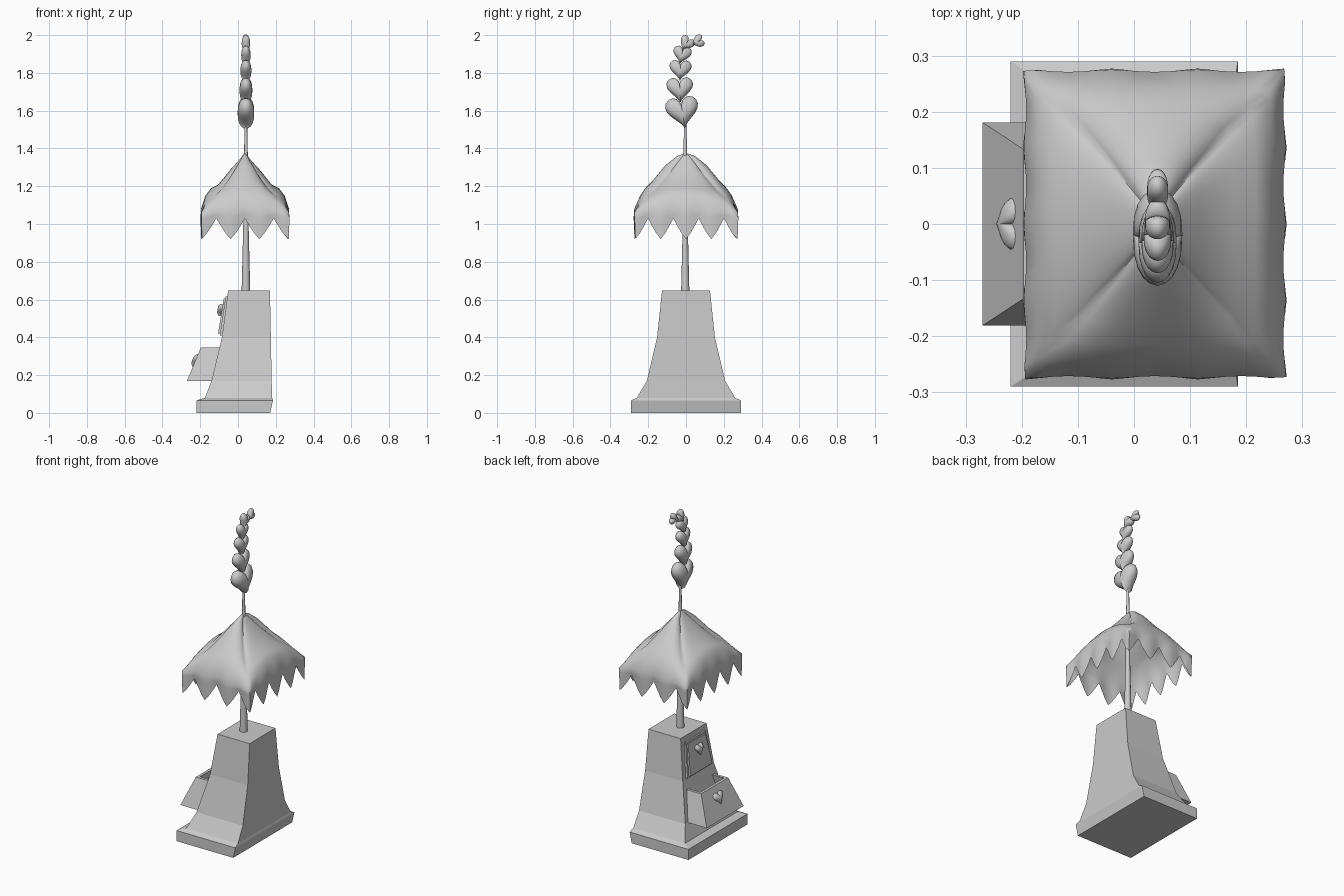
import bpy, math
from mathutils import Matrix, Vector

if "Cube" in bpy.data.objects:
    bpy.data.objects.remove(bpy.data.objects["Cube"])


def make(name, verts, faces, smooth=None):
    me = bpy.data.meshes.new(name)
    me.from_pydata(verts, [], faces)
    me.update()
    ob = bpy.data.objects.new(name, me)
    bpy.context.collection.objects.link(ob)
    if smooth:
        bpy.ops.object.select_all(action='DESELECT')
        ob.select_set(True)
        bpy.context.view_layer.objects.active = ob
        bpy.ops.object.shade_smooth_by_angle(angle=math.radians(smooth))
    return ob


def loft(name, rings, caps=True, smooth=None):
    """Skin equal-length counter-clockwise rings from bottom to top."""
    n = len(rings[0])
    verts = [p for r in rings for p in r]
    faces = []
    for i in range(len(rings) - 1):
        for j in range(n):
            k = (j + 1) % n
            faces.append((i*n + j, i*n + k, (i+1)*n + k, (i+1)*n + j))
    if caps:
        faces.append(tuple(reversed(range(n))))
        faces.append(tuple(range(len(verts) - n, len(verts))))
    return make(name, verts, faces, smooth)


def rect(x0, x1, hy, z, zb=None):
    return [(x0, -hy, z), (x1, -hy, z), (x1, hy, z), (x0, hy, z)]


def circle(x, y, z, r, n=10):
    return [(x + r*math.cos(2*math.pi*i/n), y + r*math.sin(2*math.pi*i/n), z)
            for i in range(n)]


def heart(name, center, width, height, thick, lean=0, slant=0, n=28, m=10):
    """Puffy heart facing along x; lean turns about x, slant about y."""
    mat = (Matrix.Translation(center) @ Matrix.Rotation(slant, 4, 'Y')
           @ Matrix.Rotation(lean, 4, 'X'))
    rings = []
    for i in range(m + 1):
        a = math.pi * i / m
        s = max(math.sin(a), 0.02) ** 0.8
        ring = []
        for j in range(n):
            t = -2*math.pi*j/n
            u = math.sin(t)**3 / 2
            v = (13*math.cos(t) - 5*math.cos(2*t) - 2*math.cos(3*t)
                 - math.cos(4*t) + 2.5) / 29
            ring.append(mat @ Vector((-math.cos(a)*thick/2, u*width*s, v*height*s)))
        rings.append(ring)
    return loft(name, rings, smooth=60)


# Flared cabinet with its plinth
loft("cabinet", [rect(*r) for r in (
    (-.22, .17, .29, 0), (-.22, .185, .29, .066), (-.175, .181, .26, .08),
    (-.14, .178, .207, .17), (-.085, .174, .153, .40), (-.052, .169, .127, .648))])

# Open lower drawer: outer shell, rim, then cavity
loft("lower_drawer", [rect(*r) for r in (
    (-.27, -.06, .181, .17), (-.197, -.06, .133, .345),
    (-.18, -.07, .116, .345), (-.225, -.07, .15, .20))])

# Closed upper drawer: frame and raised front
loft("upper_drawer_frame", [rect(-.096, -.06, .122, .41), rect(-.066, -.04, .098, .615)])
loft("upper_drawer_front", [rect(-.106, -.07, .108, .42), rect(-.075, -.05, .086, .605)])

# Heart knobs
heart("lower_knob", (-.22, 0, .275), .095, .075, .045, slant=.4)
heart("upper_knob", (-.092, 0, .545), .07, .065, .034, slant=.2)

# Tapering pole
PX, PY = .042, -.004
loft("pole", [circle(PX, PY, z, r) for z, r in
              ((.64, .023), (1.0, .014), (1.36, .010), (1.53, .007))], smooth=40)

# Draped canopy with a toothed valance
CX, CY, SEG = .037, 0, 6


def canopy_ring(hx, hy, zx, zy, zc, ripple=0, tooth=0, rnd=0):
    pts = []
    for side, periods in enumerate((3, 4, 3, 4)):
        for k in range(periods * SEG):
            f = 2*k/(periods*SEG) - 1
            ph = (k % SEG) / SEG
            tri = 1 - abs(2*ph - 1)
            out = ripple * math.cos(2*math.pi*ph)
            pull = 1 - rnd * f**4
            mid = zy if side % 2 == 0 else zx
            z = mid + (zc - mid) * f*f + tooth * tri**1.2
            if side % 2 == 0:
                x, y = hx*f*pull, -(hy*pull + out)
            else:
                x, y = hx*pull + out, hy*f*pull
            if side >= 2:
                x, y = -x, -y
            pts.append((CX + x, CY + y, z))
    return pts


loft("canopy", [canopy_ring(*r) for r in (
    (.228, .268, .92, .92, .92, .005, .11),
    (.230, .272, 1.035, 1.035, 1.03, .005, .015),
    (.231, .273, 1.08, 1.08, 1.06, .002),
    (.210, .243, 1.15, 1.15, 1.10, 0, 0, .02),
    (.180, .215, 1.19, 1.19, 1.14, 0, 0, .04),
    (.143, .180, 1.207, 1.225, 1.175, 0, 0, .08),
    (.080, .110, 1.285, 1.31, 1.255, 0, 0, .12),
    (.030, .050, 1.34, 1.358, 1.33, 0, 0, .18),
    (.006, .008, 1.373, 1.374, 1.372, 0, 0, .2))], caps=False, smooth=50)

# Curling stack of hearts: y, z, width, height, thickness, lean
for i, (y, z, w, h, t, lean) in enumerate((
        (-.018, 1.588, .175, .17, .088, .15),
        (-.032, 1.708, .142, .135, .068, .05),
        (-.030, 1.812, .118, .11, .058, -.05),
        (-.022, 1.893, .098, .095, .05, -.2),
        (.000, 1.953, .080, .08, .045, -.6),
        (.058, 1.965, .068, .072, .038, -1.2))):
    heart(f"heart_{i + 1}", (PX, y, z), w, h, t, lean)
